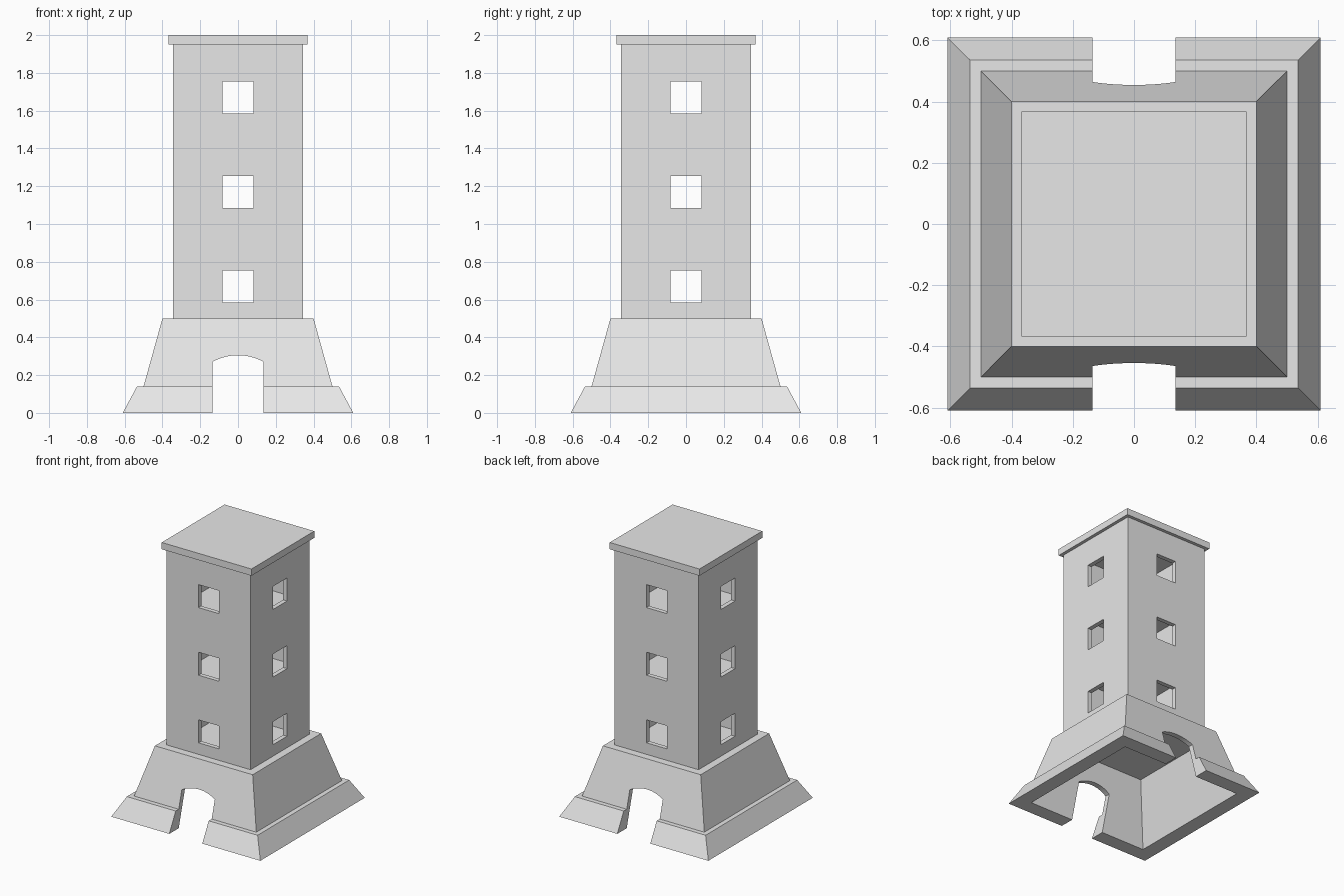
import bpy, bmesh, math

if "Cube" in bpy.data.objects:
    bpy.data.objects.remove(bpy.data.objects["Cube"])

stone = bpy.data.materials.new("pale_grey_stone")
stone.use_nodes = True
stone.diffuse_color = (0.8, 0.8, 0.8, 1)
stone.node_tree.nodes["Principled BSDF"].inputs["Base Color"].default_value = (0.8, 0.8, 0.8, 1)


def finish(name, bm):
    bmesh.ops.recalc_face_normals(bm, faces=bm.faces)
    mesh = bpy.data.meshes.new(name)
    bm.to_mesh(mesh)
    bm.free()
    mesh.materials.append(stone)
    obj = bpy.data.objects.new(name, mesh)
    bpy.context.collection.objects.link(obj)
    return obj


def square_rings(name, profile, closed=False):
    """Sweep (half width, height) points round a square, capped or closed."""
    bm = bmesh.new()
    corners = ((-1, -1), (1, -1), (1, 1), (-1, 1))
    rings = [[bm.verts.new((h * x, h * y, z)) for x, y in corners] for h, z in profile]
    pairs = list(zip(rings, rings[1:]))
    if closed:
        pairs.append((rings[-1], rings[0]))
    else:
        bm.faces.new(rings[0])
        bm.faces.new(rings[-1])
    for a, b in pairs:
        for i in range(4):
            j = (i + 1) % 4
            bm.faces.new((a[i], a[j], b[j], b[i]))
    return finish(name, bm)


def bar_cutter(name, outline, along_x=False):
    """Extrude an upright outline right through the model."""
    bm = bmesh.new()
    ends = []
    for d in (-1, 1):
        ends.append([bm.verts.new((d, u, z) if along_x else (u, d, z)) for u, z in outline])
        bm.faces.new(ends[-1])
    n = len(outline)
    for i in range(n):
        j = (i + 1) % n
        bm.faces.new((ends[0][i], ends[0][j], ends[1][j], ends[1][i]))
    return finish(name, bm)


def cut(target, cutter):
    mod = target.modifiers.new("opening", 'BOOLEAN')
    mod.operation = 'DIFFERENCE'
    mod.solver = 'EXACT'
    mod.object = cutter
    bpy.context.view_layer.objects.active = target
    bpy.ops.object.modifier_apply(modifier=mod.name)
    bpy.data.objects.remove(cutter)


# Hollow sloping base with stepped plinth
base = square_rings("base", [(0.375, 0.45), (0.5, 0), (0.61, 0),
                             (0.535, 0.14), (0.5, 0.14), (0.4, 0.5)])

# Shallow arched passage from front to back
half, spring, crown = 0.135, 0.27, 0.305
rise = crown - spring
radius = (half ** 2 + rise ** 2) / (2 * rise)
sweep = math.asin(half / radius)
arch = [(-half, -0.1)]
for i in range(17):
    a = sweep * (i / 8 - 1)
    arch.append((radius * math.sin(a), crown - radius + radius * math.cos(a)))
arch.append((half, -0.1))
cut(base, bar_cutter("arch_cutter", arch))

# Hollow tower with a window in each wall of each storey
tower = square_rings("tower_walls", [(0.31, 0.5), (0.343, 0.5),
                                     (0.343, 1.95), (0.31, 1.95)], closed=True)
w = 0.083
for storey in range(3):
    low, high = 0.585 + storey * 0.5, 0.755 + storey * 0.5
    outline = [(-w, low), (w, low), (w, high), (-w, high)]
    for along_x in (False, True):
        cut(tower, bar_cutter("window_cutter", outline, along_x))

# Floors between storeys
for name, z in (("middle_floor", 1.0), ("upper_floor", 1.5)):
    square_rings(name, [(0.32, z - 0.02), (0.32, z)])

# Flat overhanging roof
square_rings("roof_slab", [(0.367, 1.95), (0.367, 2.0)])
